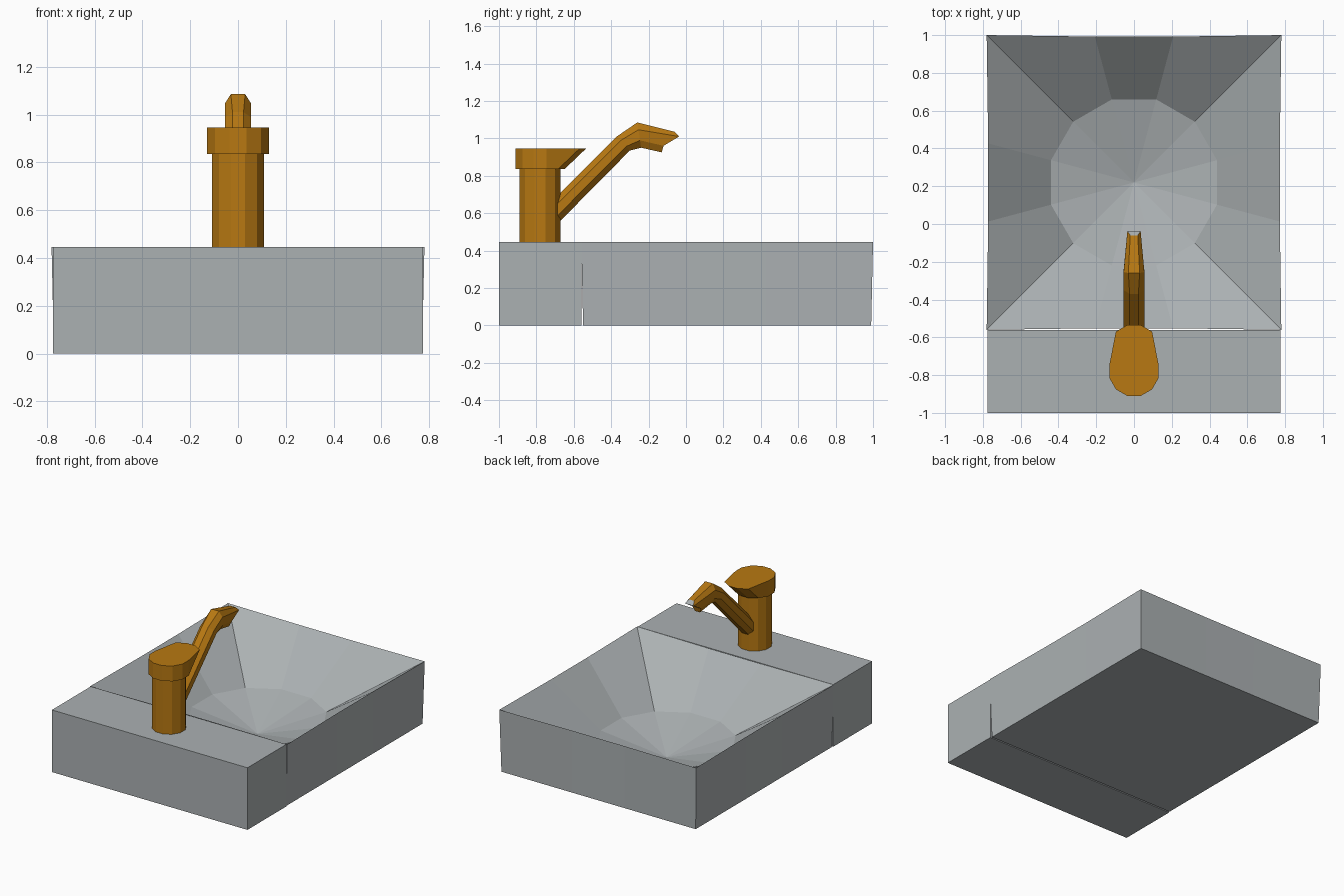
import bpy, bmesh, math
from mathutils import Vector

if "Cube" in bpy.data.objects:
    bpy.data.objects.remove(bpy.data.objects["Cube"])


def material(name, rgb):
    m = bpy.data.materials.new(name)
    m.diffuse_color = (*rgb, 1)
    m.use_nodes = True
    m.node_tree.nodes["Principled BSDF"].inputs["Base Color"].default_value = m.diffuse_color
    return m


GREY = material("grey_ceramic", (0.41, 0.44, 0.45))
BRASS = material("brass", (0.48, 0.19, 0.006))


def loft(name, rings, mats, cap_start=True, cap_end=True):
    """Skin a list of equal-length point rings; a one-point ring is an apex."""
    bm = bmesh.new()
    vs = [[bm.verts.new(p) for p in r] for r in rings]
    for a, b in zip(vs, vs[1:]):
        n = len(a)
        for i in range(n):
            j = (i + 1) % n
            bm.faces.new((a[i], a[j], b[0]) if len(b) == 1 else (a[i], a[j], b[j], b[i]))
    if cap_start:
        bm.faces.new(vs[0][::-1])
    if cap_end:
        bm.faces.new(vs[-1])
    return finish(name, bm, mats), vs


def finish(name, bm, mats, recalc=True):
    if recalc:
        bmesh.ops.recalc_face_normals(bm, faces=bm.faces)
    me = bpy.data.meshes.new(name)
    bm.to_mesh(me)
    bm.free()
    for m in mats:
        me.materials.append(m)
    ob = bpy.data.objects.new(name, me)
    bpy.context.collection.objects.link(ob)
    return ob


ANGLES = [math.radians(15 + 30 * i) for i in range(12)]


def circle(r, cy, z):
    return [Vector((r * math.cos(a), cy + r * math.sin(a), z)) for a in ANGLES]


def square(side, corner, cy, z):
    """12 points on a square, with the corners pushed out a little."""
    pts = []
    for a in ANGLES:
        c, s = math.cos(a), math.sin(a)
        m = max(abs(c), abs(s))
        h = corner if abs(abs(c) - abs(s)) < 0.01 else side
        pts.append(Vector((c / m * h, cy + s / m * h, z)))
    return pts


# basin: outer walls, rim, bowl sides and shallow bowl floor
loft("basin", [square(0.77, 0.77, 0.22, 0), square(0.772, 0.78, 0.22, 0.445),
               circle(0.455, 0.22, 0.135), [Vector((0, 0.22, 0.015))]],
     [GREY], cap_end=False)

# flat ledge that carries the tap
bm = bmesh.new()
bmesh.ops.create_cube(bm, size=1)
for v in bm.verts:
    v.co = (v.co.x * 1.55, -0.78 + v.co.y * 0.44, (v.co.z + 0.5) * 0.445)
finish("tap_ledge", bm, [GREY])

# tap body
loft("tap_body", [circle(0.113, -0.78, 0.44), circle(0.113, -0.78, 0.84)], [BRASS])

# tap handle: round below, stretched forward at the top
top = circle(0.135, -0.78, 0.945)
for p in top:
    if p.y > -0.73:
        p.y += 0.115
loft("tap_handle", [circle(0.135, -0.78, 0.835), top], [BRASS])


# spout: eight-sided tube, each ring given by its (y, z) levels from top to bottom
def levels(t, b):
    t, b = Vector(t), Vector(b)
    return [t.lerp(b, f) for f in (0, 0.29, 0.71, 1)]


def octagon(lv, wide, narrow):
    half = [(narrow, *lv[0]), (wide, *lv[1]), (wide, *lv[2]), (narrow, *lv[3])]
    return half + [(-x, y, z) for x, y, z in half[::-1]]


rings = [octagon(levels((-0.72, 0.66), (-0.72, 0.51)), 0.055, 0.023),
         octagon(levels((-0.37, 1.01), (-0.30, 0.935)), 0.055, 0.023),
         octagon(levels((-0.26, 1.085), (-0.24, 0.95)), 0.055, 0.03),
         octagon([(-0.06, 1.035), (-0.037, 1.01), (-0.12, 0.96), (-0.13, 0.925)], 0.035, 0.02)]
bm = bmesh.new()
vs = [[bm.verts.new(p) for p in r] for r in rings]
for a, b in zip(vs, vs[1:]):
    for i in range(8):
        j = (i + 1) % 8
        bm.faces.new((a[i], a[j], b[j], b[i]))
bm.faces.new(vs[0])
# outlet: grey opening above a brass lower lip
e = vs[-1]
for k in range(3):
    bm.faces.new((e[k], e[k + 1], e[6 - k], e[7 - k])).material_index = 1 if k < 2 else 0
finish("spout", bm, [BRASS, GREY])
